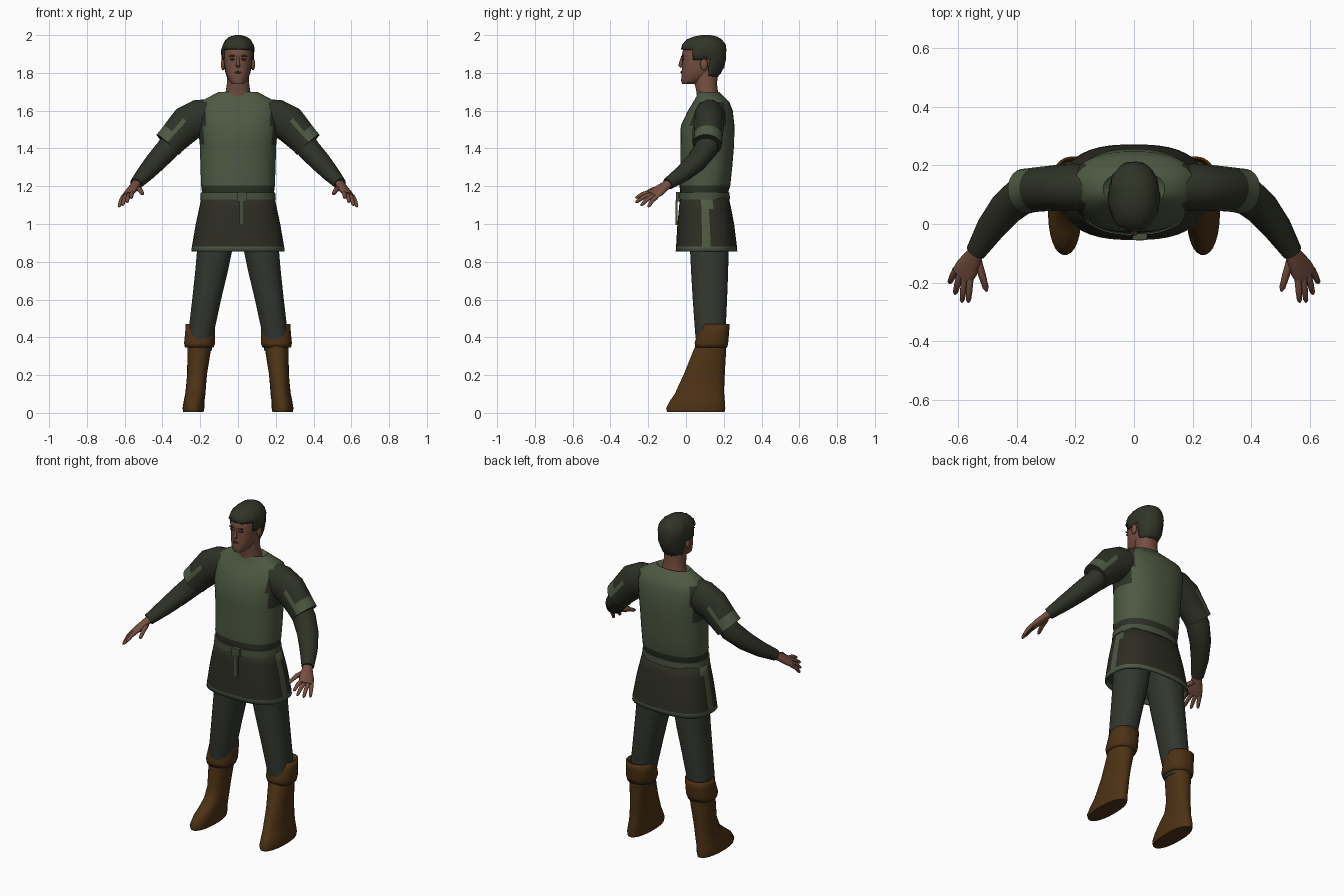
import bpy, bmesh, math, random
from mathutils import Vector

random.seed(4)
cube = bpy.data.objects.get("Cube")
if cube:
    bpy.data.objects.remove(cube)


def material(name, r, g, b):
    m = bpy.data.materials.new(name)
    m.use_nodes = True
    m.diffuse_color = (r, g, b, 1)
    node = m.node_tree.nodes["Principled BSDF"]
    node.inputs["Base Color"].default_value = (r, g, b, 1)
    node.inputs["Roughness"].default_value = 0.9
    return m


TUNIC = material("tunic green", 0.075, 0.1, 0.055)
SLEEVE = material("dark green cloth", 0.027, 0.031, 0.019)
SKIRT = material("skirt olive", 0.026, 0.026, 0.017)
TROUSER = material("trouser grey green", 0.033, 0.038, 0.028)
BOOT = material("boot leather", 0.075, 0.032, 0.007)
SKIN = material("skin", 0.18, 0.078, 0.05)
HAIR = material("hair", 0.03, 0.034, 0.02)
FEATURE = material("face shadow brown", 0.05, 0.022, 0.015)
STRAP = material("belt green", 0.065, 0.08, 0.048)


def finish(name, bm, mats, rule=None, angle=50, thick=0):
    bmesh.ops.recalc_face_normals(bm, faces=bm.faces[:])
    if rule:
        for f in bm.faces:
            f.material_index = rule(f.calc_center_median())
    mesh = bpy.data.meshes.new(name)
    bm.to_mesh(mesh)
    bm.free()
    for m in mats:
        mesh.materials.append(m)
    ob = bpy.data.objects.new(name, mesh)
    bpy.context.collection.objects.link(ob)
    bpy.ops.object.select_all(action="DESELECT")
    ob.select_set(True)
    bpy.context.view_layer.objects.active = ob
    bpy.ops.object.shade_smooth_by_angle(angle=math.radians(angle))
    if thick:
        mod = ob.modifiers.new("thickness", "SOLIDIFY")
        mod.thickness = thick
    return ob


def loft(rings, n, power=2.0, caps=True):
    """Skin a row of (centre, u, v) superellipse rings."""
    bm = bmesh.new()
    rows = []
    for c, u, v in rings:
        row = []
        for i in range(n):
            a = math.tau * (i + 0.5) / n
            ca, sa = math.cos(a), math.sin(a)
            ca = math.copysign(abs(ca) ** (2 / power), ca)
            sa = math.copysign(abs(sa) ** (2 / power), sa)
            row.append(bm.verts.new(c + u * ca + v * sa))
        rows.append(row)
    for a, b in zip(rows, rows[1:]):
        for i in range(n):
            j = (i + 1) % n
            bm.faces.new((a[i], a[j], b[j], b[i]))
    if caps:
        bm.faces.new(rows[0])
        bm.faces.new(rows[-1])
    return bm


def stack(sections, n=32, power=2.3, caps=True, cx=0):
    """Level rings from (z, half width, front y, back y[, centre x])."""
    rings = []
    for z, rx, yf, yb, *x in sections:
        rings.append((Vector((x[0] if x else cx, (yf + yb) / 2, z)),
                      Vector((rx, 0, 0)), Vector((0, (yb - yf) / 2, 0))))
    return loft(rings, n, power, caps)


def tube(points, side, n=16):
    """Rings across a path of (x, y, z, radius along side, other radius)."""
    p = [Vector(q[:3]) for q in points]
    rings = []
    for i, q in enumerate(points):
        t = (p[min(i + 1, len(p) - 1)] - p[max(i - 1, 0)]).normalized()
        u = Vector(side)
        u = (u - t * u.dot(t)).normalized()
        rings.append((p[i], u * q[3], t.cross(u) * q[4]))
    return loft(rings, n)


def flip(rows, s, last=False):
    """Mirror the x of path points, or of the last entry of sections."""
    if last:
        return [(*r[:4], r[4] * s) for r in rows]
    return [(r[0] * s, *r[1:]) for r in rows]


def ball(name, loc, size, mat):
    bm = bmesh.new()
    bmesh.ops.create_uvsphere(bm, u_segments=14, v_segments=8, radius=1)
    for v in bm.verts:
        v.co = Vector(a * b for a, b in zip(v.co, size)) + Vector(loc)
    return finish(name, bm, [mat])


def block(name, loc, size, mat):
    bm = bmesh.new()
    bmesh.ops.create_cube(bm, size=1)
    for v in bm.verts:
        v.co = Vector(a * b for a, b in zip(v.co, size)) + Vector(loc)
    return finish(name, bm, [mat])


# Tunic body, skirt and belt
body = [(1.16, .19, -.03, .222), (1.205, .196, -.035, .235), (1.3, .199, -.03, .245),
        (1.42, .203, -.03, .255), (1.52, .213, -.028, .257), (1.6, .218, .01, .248),
        (1.645, .205, .038, .23), (1.68, .14, .058, .195), (1.698, .105, .062, .178),
        (1.67, .07, .07, .165)]
finish("tunic_body", stack(body, 40), [TUNIC, SLEEVE],
       lambda c: int(c.z < 1.2 or (abs(c.x) > .175 and c.z > 1.42)))


def skirt_rule(c):
    return int(c.z < .88 or (abs(c.x) > .15 and abs(c.y - .115) < .02))


skirt = [(.855, .248, -.055, .272), (.88, .245, -.053, .27), (1.0, .224, -.046, .255),
         (1.08, .207, -.038, .24), (1.16, .19, -.03, .222)]
finish("tunic_skirt", stack(skirt, 40, 2.6, False), [SKIRT, TUNIC], skirt_rule, thick=.008)
finish("belt", stack([(1.13, .201, -.04, .233), (1.168, .197, -.039, .231)], 40), [STRAP])
block("belt_knot", (.02, -.044, 1.145), (.05, .02, .05), STRAP)
block("belt_tail", (.02, -.05, 1.06), (.026, .012, .13), STRAP)

# Neck and head
finish("neck", stack([(1.62, .075, .06, .18), (1.7, .066, .055, .17), (1.74, .06, .045, .165),
                      (1.82, .06, .04, .17)], 20), [SKIN])
skull = [(1.742, .03, -.02, .05), (1.757, .047, -.026, .09), (1.8, .064, -.024, .15),
         (1.85, .074, -.02, .19), (1.9, .078, -.022, .2), (1.94, .075, -.012, .198),
         (1.97, .06, .02, .18), (1.982, .03, .06, .14)]
finish("head", stack(skull, 28, 2.2), [SKIN])
finish("nose", tube([(0, -.019, 1.888, .006, .006), (0, -.026, 1.855, .009, .01),
                     (0, -.029, 1.84, .013, .012), (0, -.022, 1.832, .009, .008)],
                    (1, 0, 0), 10), [SKIN])
ball("lips", (0, -.024, 1.803), (.02, .005, .006), FEATURE)
for s, tag in ((1, "left"), (-1, "right")):
    ball(tag + "_ear", (s * .08, .095, 1.845), (.011, .02, .032), SKIN)
    ball(tag + "_eye", (s * .03, -.016, 1.872), (.014, .006, .006), FEATURE)
    ball(tag + "_brow", (s * .031, -.017, 1.89), (.019, .007, .004), FEATURE)

# Cropped hair, trimmed round the face and ears
cap = [(1.775, .058, .03, .165), (1.8, .07, 0, .185), (1.83, .078, -.02, .2),
       (1.87, .085, -.027, .21), (1.9, .087, -.029, .213), (1.925, .087, -.028, .213),
       (1.95, .081, -.02, .208), (1.975, .067, .005, .19), (1.992, .045, .04, .165),
       (2.0, .015, .08, .13)]
hair = stack(cap, 36, 2.2)


def hairline(y):
    return 1.925 if y < .04 else 1.87 if y < .115 else 1.775


bare = [f for f in hair.faces
        if f.calc_center_median().z < hairline(f.calc_center_median().y)]
bmesh.ops.delete(hair, geom=bare, context="FACES")
for v in hair.verts:
    if v.co.z < 1.99:
        v.co += Vector(random.uniform(-.003, .003) for _ in range(3))
finish("hair", hair, [HAIR], thick=.008)

# Arms, hands and fingers
sleeve = [(.14, .125, 1.58, .075, .085), (.2, .125, 1.562, .082, .1),
          (.27, .123, 1.53, .078, .097), (.33, .118, 1.465, .076, .085),
          (.353, .115, 1.441, .076, .081), (.372, .112, 1.42, .077, .08)]
arm = [(.33, .117, 1.46, .062, .062), (.375, .105, 1.395, .066, .06),
       (.435, .055, 1.33, .06, .054), (.49, -.015, 1.268, .05, .044),
       (.54, -.095, 1.213, .035, .032)]
palm = [(.533, -.085, 1.219, .026, .023), (.55, -.115, 1.198, .032, .021),
        (.57, -.15, 1.172, .043, .02), (.588, -.178, 1.152, .042, .014)]
across = (.045, .035, -.02)
fingers = {"index": ((.56, -.188, 1.166), (.566, -.268, 1.138)),
           "middle": ((.578, -.18, 1.157), (.588, -.268, 1.115)),
           "ring": ((.594, -.17, 1.15), (.612, -.24, 1.098)),
           "little": ((.608, -.155, 1.144), (.631, -.202, 1.09)),
           "thumb": ((.535, -.12, 1.19), (.503, -.23, 1.158))}
for s, tag in ((1, "left"), (-1, "right")):
    finish(tag + "_sleeve", tube(flip(sleeve, s), (0, 1, 0), 24), [SLEEVE, TUNIC],
           lambda c: int(abs(c.x) > .355 - .9 * (c.z - 1.441) and c.z < 1.52))
    finish(tag + "_forearm", tube(flip(arm, s), (.6 * s, .6, 0), 20), [SLEEVE])
    side = (across[0] * s, *across[1:])
    finish(tag + "_palm", tube(flip(palm, s), side), [SKIN])
    for f, (a, b) in fingers.items():
        a, b = Vector(a), Vector(b)
        mid = a.lerp(b, .5) + Vector((0, 0, .007))
        r = .014 if f == "thumb" else .012
        path = [(*a, r, r), (*mid, r * .95, r * .95),
                (*a.lerp(b, .88), r * .75, r * .75), (*b, r * .3, r * .3)]
        finish(f"{tag}_{f}_finger", tube(flip(path, s), side, 10), [SKIN])

# Legs, boots and folded cuffs
leg = [(.33, .062, .06, .2, .2), (.42, .068, .048, .21, .196), (.6, .077, .035, .218, .166),
       (.75, .087, .026, .224, .14), (.88, .095, .02, .226, .121), (1.0, .1, .02, .22, .105)]
# Left boot runs straight from shin to toe, right boot has a distinct instep
fronts = {1: (-.1, -.106, -.085, -.06, -.04, -.01, .055),
          -1: (-.1, -.106, -.08, -.035, .02, .045, .055)}
levels = [(.004, .054, .205, .236), (.025, .058, .209, .236), (.065, .055, .206, .232),
          (.1, .054, .203, .226), (.145, .053, .203, .222), (.21, .053, .206, .216),
          (.37, .066, .215, .203)]
cuff = [(.345, .076, .05, .218, .205), (.37, .083, .045, .224, .203),
        (.43, .08, .062, .229, .2), (.47, .078, .082, .232, .2)]
for s, tag in ((1, "left"), (-1, "right")):
    finish(tag + "_trouser_leg", stack(flip(leg, s, True), 24), [TROUSER])
    boot = [(z, rx, yf, yb, cx * s) for (z, rx, yb, cx), yf in zip(levels, fronts[s])]
    finish(tag + "_boot", stack(boot, 28, 2.2), [BOOT])
    finish(tag + "_boot_cuff", stack(flip(cuff, s, True), 24, 2.3, False), [BOOT], thick=.008)
